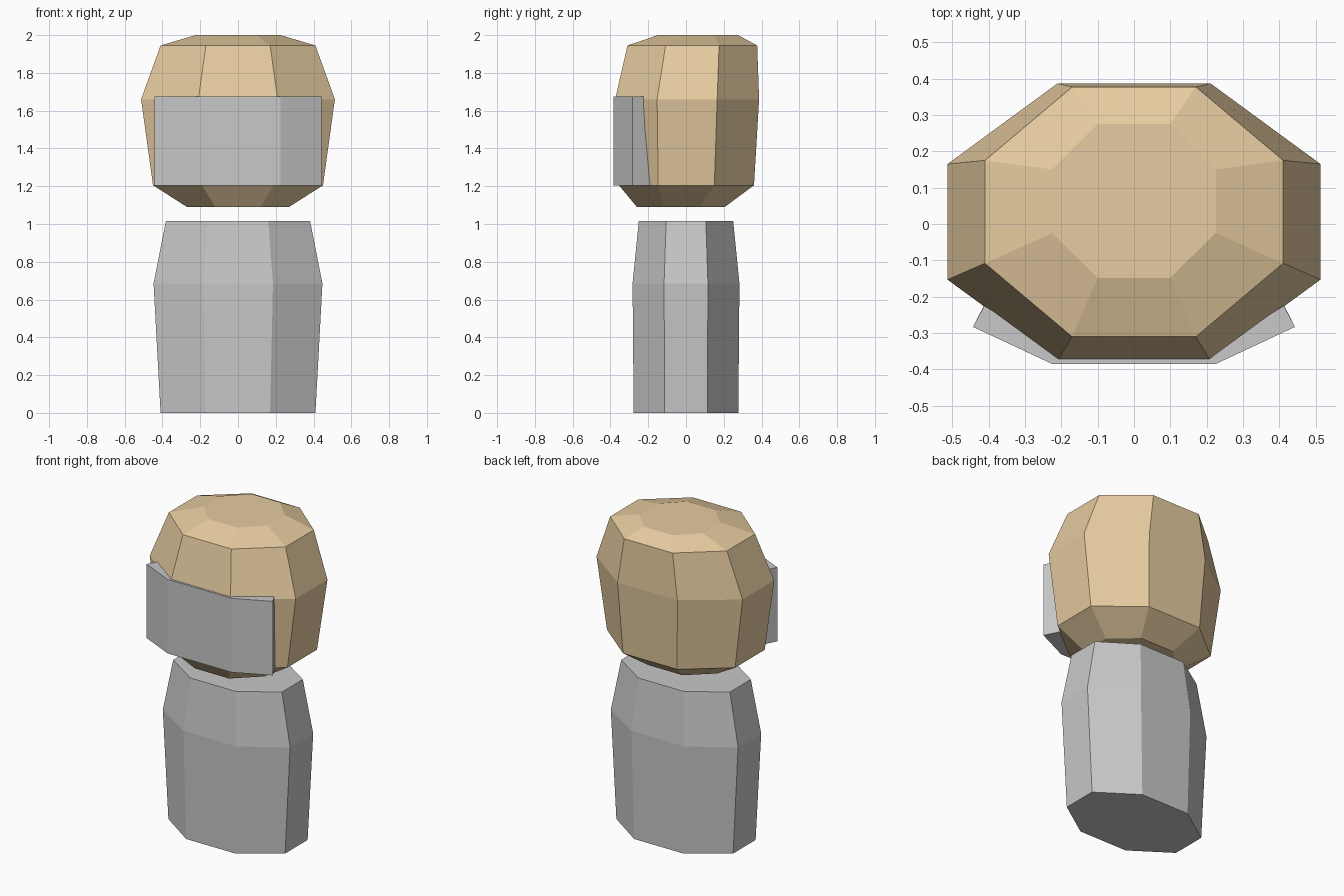
import bpy, bmesh

if "Cube" in bpy.data.objects:
    bpy.data.objects.remove(bpy.data.objects["Cube"])


def material(name, rgb):
    m = bpy.data.materials.new(name)
    m.diffuse_color = (*rgb, 1.0)
    m.use_nodes = True
    m.node_tree.nodes["Principled BSDF"].inputs["Base Color"].default_value = m.diffuse_color
    return m


tan = material("tan", (0.79, 0.60, 0.35))
grey = material("grey", (0.58, 0.58, 0.58))


def loft(name, rings, mat):
    """Skin a stack of closed loops and cap both ends."""
    bm = bmesh.new()
    loops = [[bm.verts.new(p) for p in ring] for ring in rings]
    n = len(loops[0])
    for low, high in zip(loops, loops[1:]):
        for i in range(n):
            j = (i + 1) % n
            bm.faces.new((low[i], low[j], high[j], high[i]))
    bm.faces.new(loops[0][::-1])
    bm.faces.new(loops[-1])
    bmesh.ops.recalc_face_normals(bm, faces=bm.faces[:])
    mesh = bpy.data.meshes.new(name)
    bm.to_mesh(mesh)
    bm.free()
    mesh.materials.append(mat)
    obj = bpy.data.objects.new(name, mesh)
    bpy.context.collection.objects.link(obj)
    return obj


def octagon(z, wide, narrow, front, side_front, side_back, back):
    """Left-right symmetric octagon at height z."""
    right = [(narrow, front), (wide, side_front), (wide, side_back), (narrow, back)]
    left = [(-x, y) for x, y in reversed(right)]
    return [(x, y, z) for x, y in right + left]


# Head: tapered chin, broad temples, shallow crown
loft("head", [
    octagon(1.09, 0.27, 0.12, -0.26, -0.12, 0.07, 0.205),
    octagon(1.205, 0.45, 0.19, -0.355, -0.147, 0.15, 0.36),
    octagon(1.66, 0.513, 0.21, -0.375, -0.153, 0.165, 0.387),
    octagon(1.945, 0.41, 0.17, -0.31, -0.108, 0.175, 0.377),
    octagon(2.0, 0.225, 0.10, -0.148, -0.025, 0.15, 0.275),
], tan)

# Body: open-shouldered octagonal trunk
loft("body", [
    octagon(0.0, 0.41, 0.17, -0.277, -0.113, 0.113, 0.277),
    octagon(0.685, 0.447, 0.185, -0.283, -0.116, 0.116, 0.283),
    octagon(1.015, 0.382, 0.16, -0.25, -0.105, 0.105, 0.25),
], grey)


# Face plate: three-sided band whose back follows the head
def plate_ring(z, end_x, end_y, inner_y):
    right = [(0.225, -0.385), (0.443, -0.283), (end_x, end_y), (0.19, inner_y)]
    left = [(-x, y) for x, y in reversed(right)]
    return [(x, y, z) for x, y in right + left]


loft("face_plate", [
    plate_ring(1.205, 0.395, -0.19, -0.35),
    plate_ring(1.675, 0.412, -0.225, -0.365),
], grey)
